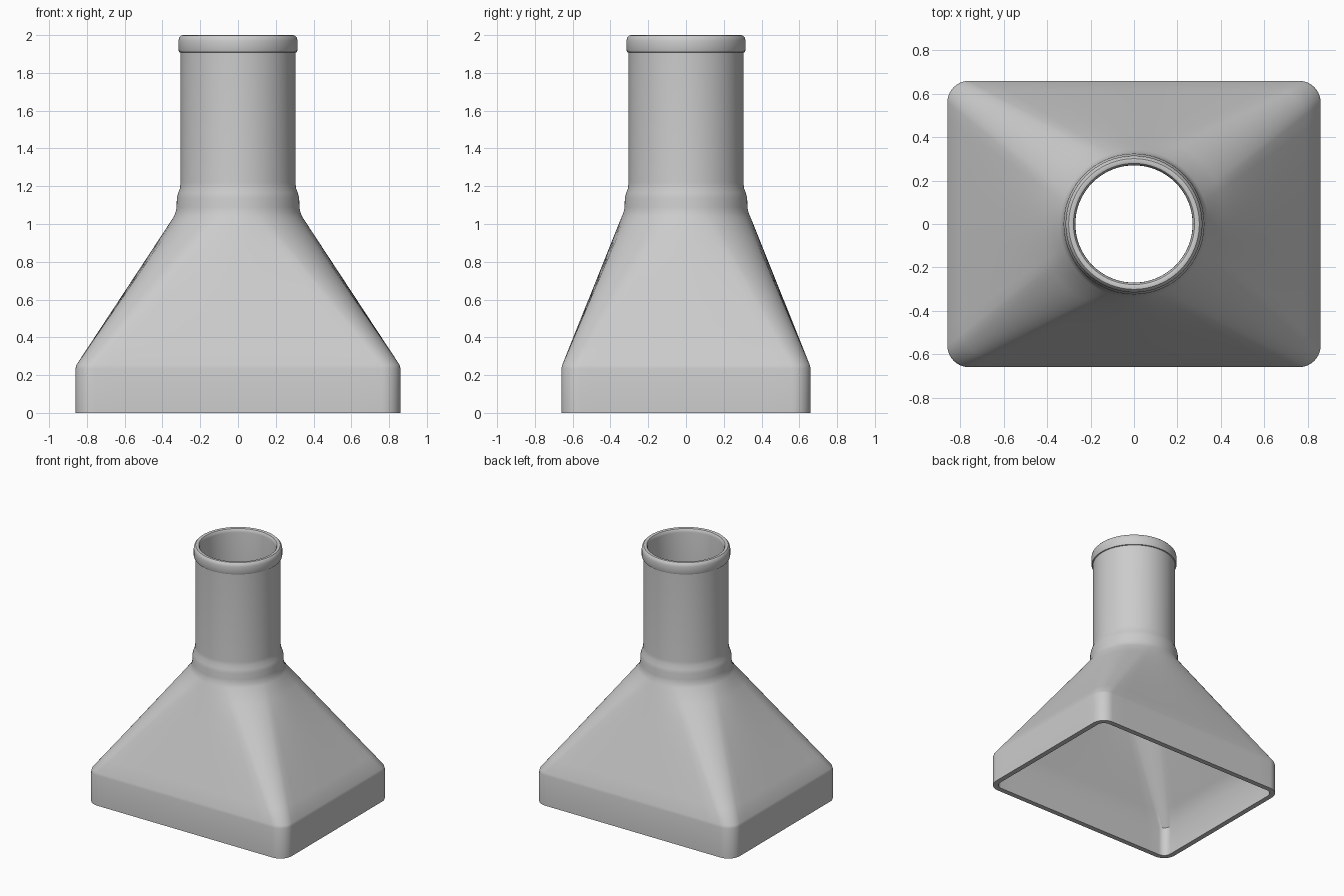
import bpy
import bmesh
from math import cos, sin, pi, radians

cube = bpy.data.objects.get("Cube")
if cube:
    bpy.data.objects.remove(cube, do_unlink=True)

metal = bpy.data.materials.new("grey metal")
metal.use_nodes = True
GREY = (0.6, 0.6, 0.6, 1)
metal.diffuse_color = GREY
metal.node_tree.nodes["Principled BSDF"].inputs["Base Color"].default_value = GREY

ARC, SIDE = 10, 14        # steps per rounded corner and per straight side
SPREAD = radians(24)      # half angle a corner takes up on the round neck


def rect_ring(hx, hy, r):
    """Rounded rectangle outline, starting at the +x +y corner."""
    corners = []
    for i, (sx, sy) in enumerate([(1, 1), (-1, 1), (-1, -1), (1, -1)]):
        angles = [i * pi / 2 + k / ARC * pi / 2 for k in range(ARC + 1)]
        corners.append([(sx * (hx - r) + r * cos(a), sy * (hy - r) + r * sin(a))
                        for a in angles])
    pts = []
    for i, arc in enumerate(corners):
        (x0, y0), (x1, y1) = arc[-1], corners[(i + 1) % 4][0]
        pts += arc
        pts += [(x0 + (x1 - x0) * k / SIDE, y0 + (y1 - y0) * k / SIDE)
                for k in range(1, SIDE)]
    return pts


def circle_ring(r):
    """Circle with points that pair up with those of rect_ring."""
    pts = []
    for i in range(4):
        mid = pi / 4 + i * pi / 2
        angles = [mid + SPREAD * (2 * k / ARC - 1) for k in range(ARC + 1)]
        gap = pi / 2 - 2 * SPREAD
        angles += [mid + SPREAD + gap * k / SIDE for k in range(1, SIDE)]
        pts += [(r * cos(a), r * sin(a)) for a in angles]
    return pts


def loft(name, rings):
    """Skin a closed loop of (outline, height) rings."""
    bm = bmesh.new()
    loops = [[bm.verts.new((x, y, z)) for x, y in pts] for pts, z in rings]
    n = len(loops[0])
    for a, b in zip(loops, loops[1:] + loops[:1]):
        for k in range(n):
            j = (k + 1) % n
            bm.faces.new((a[k], a[j], b[j], b[k]))
    bmesh.ops.recalc_face_normals(bm, faces=bm.faces)
    mesh = bpy.data.meshes.new(name)
    bm.to_mesh(mesh)
    bm.free()
    mesh.materials.append(metal)
    obj = bpy.data.objects.new(name, mesh)
    bpy.context.collection.objects.link(obj)
    bpy.ops.object.select_all(action="DESELECT")
    obj.select_set(True)
    bpy.context.view_layer.objects.active = obj
    bpy.ops.object.shade_smooth_by_angle(angle=radians(35))


def blend(a, b, t):
    return [(p[0] + (q[0] - p[0]) * t, p[1] + (q[1] - p[1]) * t) for p, q in zip(a, b)]


def hood_rings(base, neck, z0, z1):
    """Straight taper from the rectangular skirt to the round neck."""
    return [(blend(base, neck, k / 8), z0 + (z1 - z0) * k / 8) for k in range(9)]


# Outer skin: skirt, tapered hood, swollen neck, pipe and rolled lip
outer_base = rect_ring(0.86, 0.66, 0.1)
rings = [(outer_base, 0), (outer_base, 0.235)]
rings += hood_rings(rect_ring(0.855, 0.655, 0.1), circle_ring(0.342), 0.255, 1.035)
neck_and_lip = [(0.331, 1.06), (0.325, 1.09), (0.324, 1.135), (0.317, 1.165),
                (0.307, 1.19), (0.304, 1.22), (0.304, 1.908), (0.311, 1.91),
                (0.315, 1.92), (0.315, 1.97), (0.311, 1.987), (0.301, 1.998),
                (0.29, 2.0), (0.279, 1.996), (0.272, 1.985), (0.27, 1.97)]
rings += [(circle_ring(r), z) for r, z in neck_and_lip]

# Inner skin: pipe bore, hood lining and skirt lining
rings += [(circle_ring(r), z) for r, z in [(0.27, 1.2), (0.288, 1.13), (0.29, 1.07)]]
inner_base = rect_ring(0.82, 0.62, 0.06)
rings += hood_rings(inner_base, circle_ring(0.305), 0.235, 1.02)[::-1]
rings.append((inner_base, 0))

loft("extractor_hood", rings)
